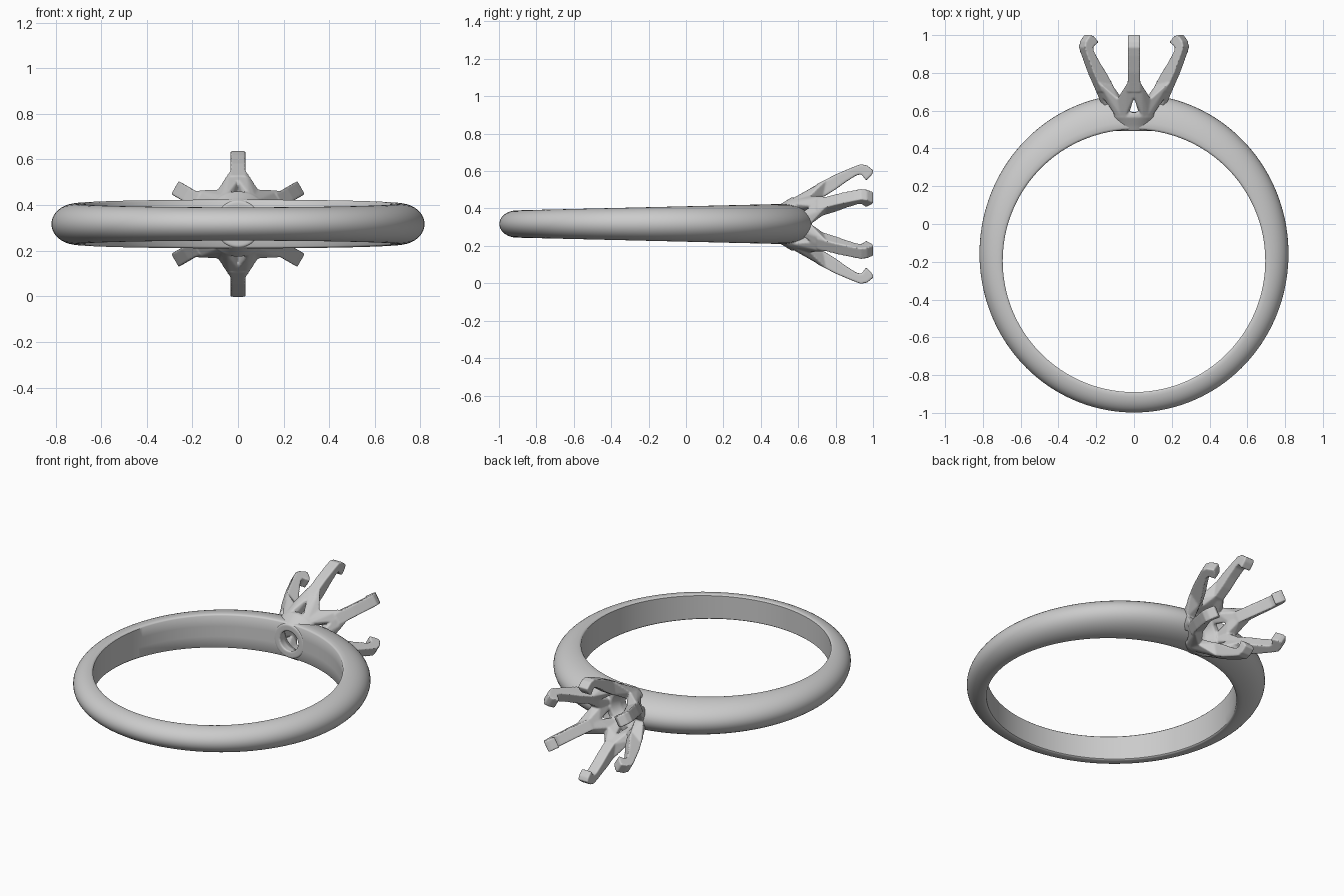
import bpy, bmesh
from math import sin, cos, pi, radians

if "Cube" in bpy.data.objects:
    bpy.data.objects.remove(bpy.data.objects["Cube"])

ZC = 0.317      # height of the ring's mid plane
YC = -0.195     # centre of the finger hole
RI = 0.695      # finger hole radius


def finish(name, bm):
    bmesh.ops.recalc_face_normals(bm, faces=bm.faces)
    me = bpy.data.meshes.new(name)
    bm.to_mesh(me)
    bm.free()
    ob = bpy.data.objects.new(name, me)
    bpy.context.collection.objects.link(ob)
    return ob


def loft(bm, rings):
    """Closed tube through a closed loop of closed rings."""
    vs = [[bm.verts.new(p) for p in r] for r in rings]
    n, m = len(vs), len(vs[0])
    for i in range(n):
        for j in range(m):
            a, b = vs[i], vs[(i + 1) % n]
            bm.faces.new((a[j], a[(j + 1) % m], b[(j + 1) % m], b[j]))


def polar(deg, r, y, side=0.0):
    """Point around the head's axis (along y), shifted sideways."""
    a = radians(deg)
    return (r * cos(a) - side * sin(a), y, ZC + r * sin(a) + side * cos(a))


def hull(bm, pts):
    vs = [bm.verts.new(p) for p in pts]
    bmesh.ops.convex_hull(bm, input=vs)


# Band: D-shaped section that grows wider and thicker toward the head
bm = bmesh.new()
rings = []
for i in range(160):
    a = 2 * pi * i / 160
    s = sin(a)
    w = 0.09 + 0.017 * s
    h = 0.108 + 0.08 * ((1 + s) / 2) ** 2.5
    sec = [(0.0, -0.92 * w), (0.0, -0.3 * w), (0.0, 0.3 * w), (0.0, 0.92 * w), (0.004, 0.97 * w)]
    sec += [(0.012 + (h - 0.012) * sin(pi * k / 20), w * cos(pi * k / 20)) for k in range(21)]
    sec += [(0.004, -0.97 * w)]
    rings.append([((RI + d) * cos(a), YC + (RI + d) * s, ZC + z) for d, z in sec])
loft(bm, rings)
band = finish("band", bm)

# Cutter that opens the band where the head sits
bm = bmesh.new()
steps = [(0.08, 0.40), (0.085, 0.49), (0.125, 0.59), (0.15, 0.68), (0.16, 0.80)]
rows = [[bm.verts.new(polar(k * 7.5, r, y)) for k in range(48)] for r, y in steps]
for p, q in zip(rows, rows[1:]):
    for k in range(48):
        bm.faces.new((p[k], p[(k + 1) % 48], q[(k + 1) % 48], q[k]))
bm.faces.new(rows[0])
bm.faces.new(rows[-1])
cutter = finish("head_cutter", bm)
cutter.hide_render = True
cutter.hide_set(True)
mod = band.modifiers.new("head_opening", 'BOOLEAN')
mod.operation = 'DIFFERENCE'
mod.solver = 'EXACT'
mod.object = cutter

# Head: collar, six prongs and their split legs, fused into one casting
bm = bmesh.new()
collar = [(0.06, 0.492), (0.10, 0.492), (0.115, 0.52), (0.143, 0.565), (0.143, 0.59), (0.095, 0.595), (0.065, 0.54)]
loft(bm, [[polar(k * 5, r, y) for r, y in collar] for k in range(72)])

prong = [(0.17, 0.69), (0.213, 0.70), (0.265, 0.80), (0.303, 0.89), (0.32, 0.935),
         (0.313, 0.968), (0.285, 1.003), (0.262, 0.993), (0.232, 0.963), (0.266, 0.938),
         (0.261, 0.912), (0.225, 0.855), (0.185, 0.80), (0.148, 0.74), (0.13, 0.69)]
for k in range(6):
    deg = 30 + 60 * k
    # hooked prong
    lo = [bm.verts.new(polar(deg, r, y, -0.033)) for r, y in prong]
    hi = [bm.verts.new(polar(deg, r, y, 0.033)) for r, y in prong]
    bm.faces.new(lo)
    bm.faces.new(hi)
    for i in range(len(prong)):
        j = (i + 1) % len(prong)
        bm.faces.new((lo[i], lo[j], hi[j], hi[i]))
    # two legs leaving an arch under the prong
    for s in (-1, 1):
        base = [(r, y, d) for d in (20, 33) for r, y in ((0.10, 0.56), (0.14, 0.56), (0.172, 0.655), (0.12, 0.655))]
        top = [(r, y, d) for d in (-2, 9) for r, y in ((0.125, 0.69), (0.205, 0.69), (0.235, 0.745), (0.155, 0.745))]
        hull(bm, [polar(deg + s * d, r, y) for r, y, d in base + top])
head = finish("prong_head", bm)
mod = head.modifiers.new("fuse", 'REMESH')
mod.mode = 'VOXEL'
mod.voxel_size = 0.005
mod.use_smooth_shade = True
mod = head.modifiers.new("soften", 'SMOOTH')
mod.factor = 0.5
mod.iterations = 6

# Smooth shading with the hole rim kept sharp
bpy.ops.object.select_all(action='DESELECT')
band.select_set(True)
bpy.context.view_layer.objects.active = band
bpy.ops.object.shade_smooth_by_angle(angle=radians(40))
